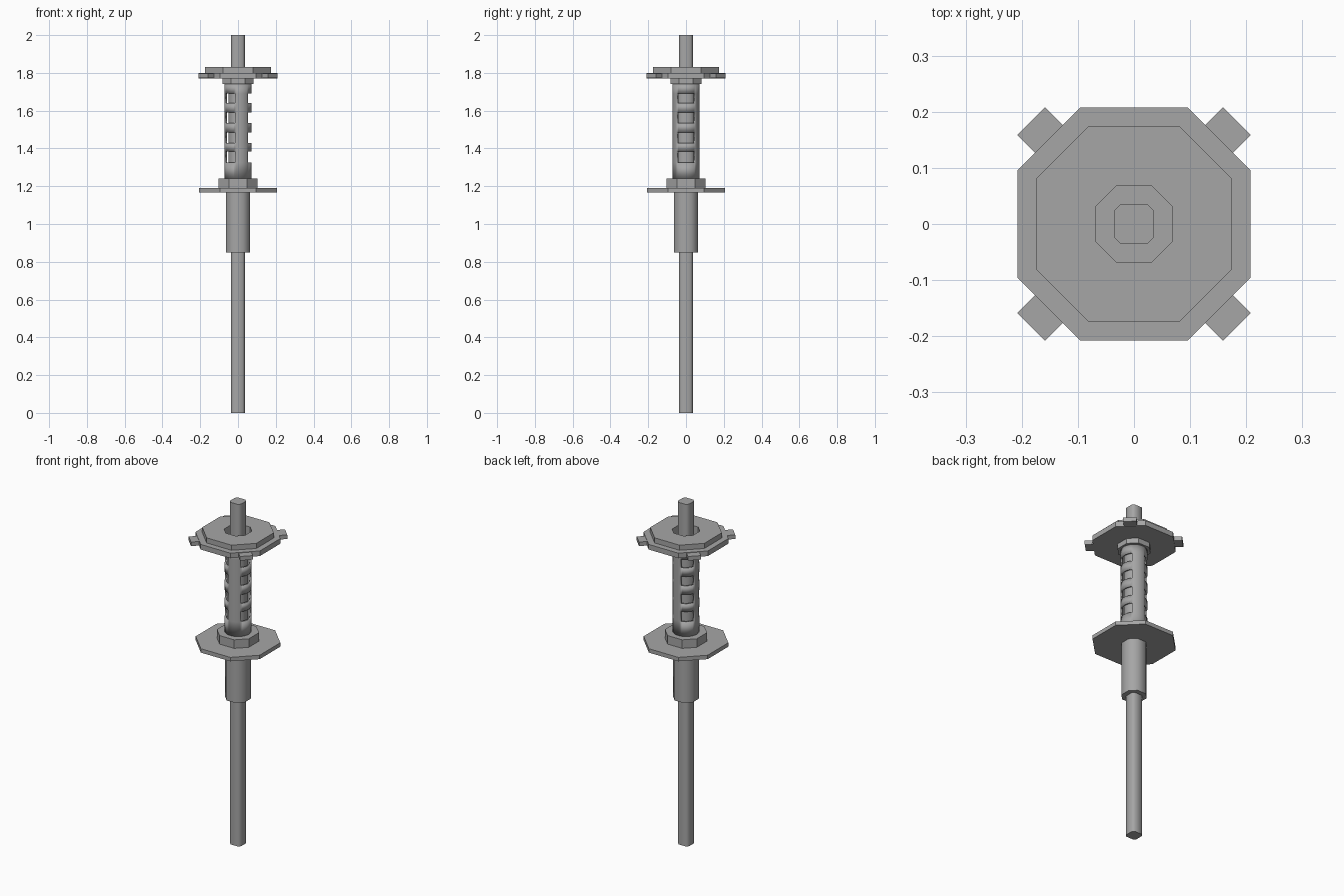
import bpy, bmesh, math

old = bpy.data.objects.get("Cube")
if old:
    bpy.data.objects.remove(old, do_unlink=True)

grey = bpy.data.materials.new("plain_grey")
grey.use_nodes = True
colour = (0.38, 0.38, 0.38, 1)
grey.diffuse_color = colour
grey.node_tree.nodes["Principled BSDF"].inputs["Base Color"].default_value = colour


def finish(name, bm, smooth=None):
    bmesh.ops.recalc_face_normals(bm, faces=bm.faces)
    mesh = bpy.data.meshes.new(name)
    bm.to_mesh(mesh)
    bm.free()
    mesh.materials.append(grey)
    obj = bpy.data.objects.new(name, mesh)
    bpy.context.collection.objects.link(obj)
    if smooth:
        bpy.ops.object.select_all(action='DESELECT')
        obj.select_set(True)
        bpy.context.view_layer.objects.active = obj
        bpy.ops.object.shade_smooth_by_angle(angle=math.radians(smooth))
    return obj


def octagon(half, ratio):
    """Square of the given half width with its corners cut off."""
    a, b = half, half * ratio
    return [(a, -b), (a, b), (b, a), (-b, a), (-a, b), (-a, -b), (-b, -a), (b, -a)]


def prism(name, half, z0, z1, hole=None, ratio=0.46, smooth=None):
    bm = bmesh.new()

    def loop(size, z):
        return [bm.verts.new((x, y, z)) for x, y in octagon(size, ratio)]

    def bridge(a, b):
        for i in range(8):
            j = (i + 1) % 8
            bm.faces.new((a[i], a[j], b[j], b[i]))

    low, high = loop(half, z0), loop(half, z1)
    bridge(low, high)
    if hole:
        in_low, in_high = loop(hole, z0), loop(hole, z1)
        bridge(in_low, in_high)
        bridge(low, in_low)
        bridge(high, in_high)
    else:
        bm.faces.new(low)
        bm.faces.new(high)
    return finish(name, bm, smooth)


# Central rod and the octagonal parts threaded on it
prism("rod", 0.036, 0, 2, ratio=0.65, smooth=50)
prism("lower_sleeve", 0.063, 0.85, 1.17, smooth=50)
prism("lower_flange", 0.207, 1.167, 1.19)
prism("lower_collar", 0.103, 1.19, 1.24)
prism("inner_tube", 0.05, 1.24, 1.74, smooth=50)
prism("upper_collar", 0.082, 1.74, 1.77)
prism("upper_flange", 0.208, 1.77, 1.80, hole=0.068)
prism("top_plate", 0.175, 1.80, 1.83, hole=0.068)

# Four tabs on the diagonals of the upper flange
for i in range(4):
    bm = bmesh.new()
    bmesh.ops.create_cube(bm, size=1)
    bmesh.ops.scale(bm, vec=(0.07, 0.07, 0.024), verts=bm.verts)
    bmesh.ops.translate(bm, vec=(0.224, 0, 1.785), verts=bm.verts)
    tab = finish(f"tab_{i + 1}", bm)
    tab.rotation_euler.z = math.radians(45 + 90 * i)

# Outer tube with three columns of windows
levels = [1.24, 1.325, 1.385, 1.43, 1.485, 1.535, 1.59, 1.64, 1.69, 1.74]
STEP = 6
COUNT = 360 // STEP


def in_window(angle):
    turn = abs((angle + 180) % 360 - 180)
    return turn < 42 or 102 < turn < 162


bm = bmesh.new()
rings = [[bm.verts.new((0.071 * math.cos(math.radians(i * STEP)),
                        0.071 * math.sin(math.radians(i * STEP)), z))
          for i in range(COUNT)] for z in levels]
for row in range(len(levels) - 1):
    for i in range(COUNT):
        if row % 2 and in_window((i + 0.5) * STEP):
            continue
        j = (i + 1) % COUNT
        bm.faces.new((rings[row][i], rings[row][j], rings[row + 1][j], rings[row + 1][i]))
tube = finish("windowed_tube", bm, smooth=40)
shell = tube.modifiers.new("wall", 'SOLIDIFY')
shell.thickness = 0.01
shell.offset = -1
